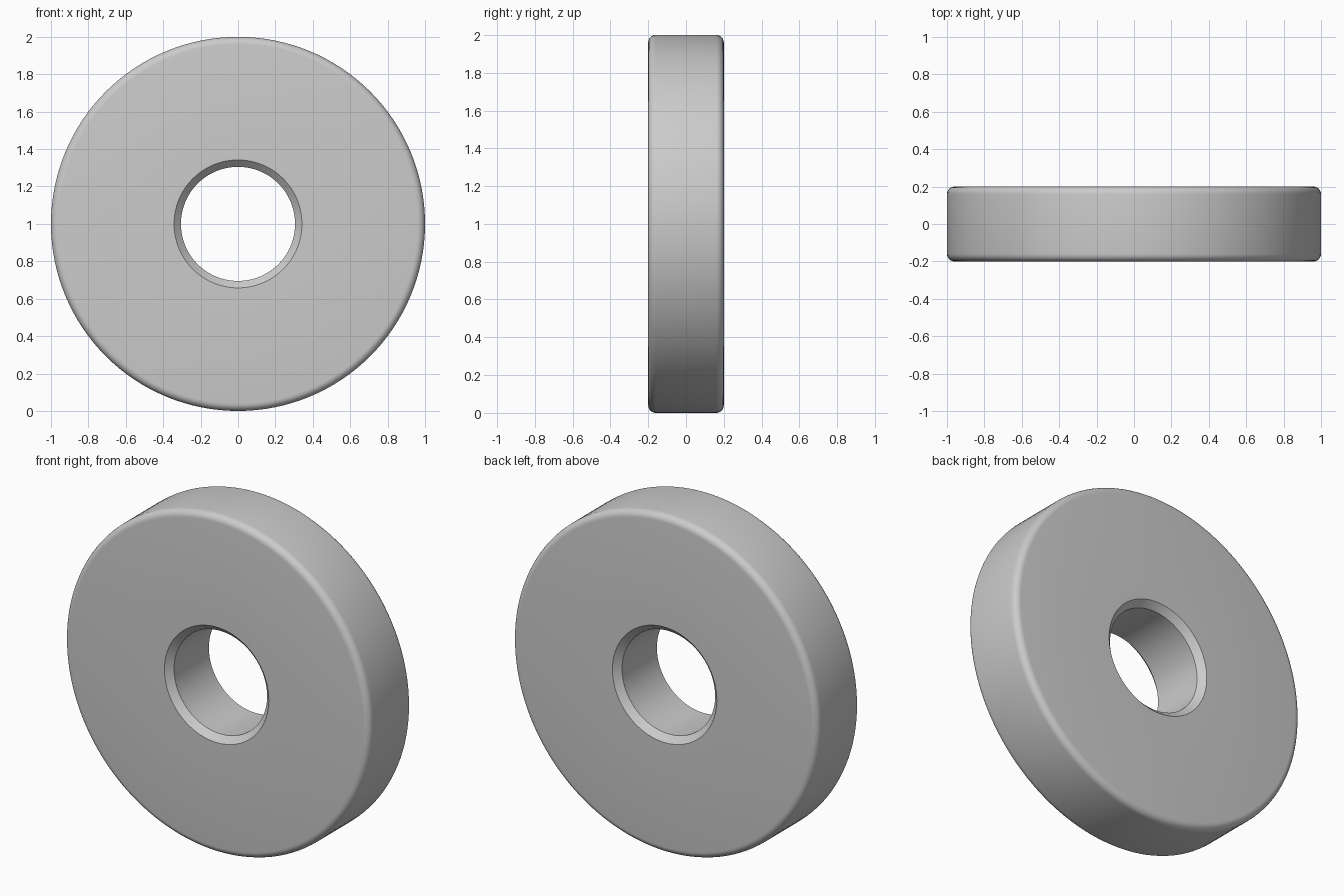
import bpy
import bmesh
from math import sin, cos, pi, radians

cube = bpy.data.objects.get("Cube")
if cube:
    bpy.data.objects.remove(cube, do_unlink=True)

OUTER, BORE, HALF = 1.0, 0.305, 0.2
FILLET, CHAMFER = 0.04, 0.037
SEGMENTS, FILLET_STEPS = 128, 6

# Half cross-section as (radius, y): chamfered bore, then rounded rim
half = [(BORE, HALF - CHAMFER), (BORE + CHAMFER, HALF)]
for i in range(FILLET_STEPS + 1):
    a = pi / 2 * (1 - i / FILLET_STEPS)
    half.append((OUTER - FILLET + FILLET * cos(a), HALF - FILLET + FILLET * sin(a)))

# Mirror it to close the section
profile = half + [(r, -y) for r, y in reversed(half)]

# Sweep the section around the y axis
bm = bmesh.new()
rings = []
for s in range(SEGMENTS):
    t = 2 * pi * s / SEGMENTS
    rings.append([bm.verts.new((r * cos(t), y, OUTER + r * sin(t))) for r, y in profile])
n = len(profile)
for s in range(SEGMENTS):
    a, b = rings[s], rings[(s + 1) % SEGMENTS]
    for i in range(n):
        j = (i + 1) % n
        bm.faces.new((a[i], a[j], b[j], b[i]))
bmesh.ops.recalc_face_normals(bm, faces=bm.faces)

mesh = bpy.data.meshes.new("wheel_disc")
bm.to_mesh(mesh)
bm.free()
disc = bpy.data.objects.new("wheel_disc", mesh)
bpy.context.collection.objects.link(disc)

# Smooth rim and bore, crisp chamfer edges
bpy.ops.object.select_all(action='DESELECT')
disc.select_set(True)
bpy.context.view_layer.objects.active = disc
bpy.ops.object.shade_smooth_by_angle(angle=radians(30))
